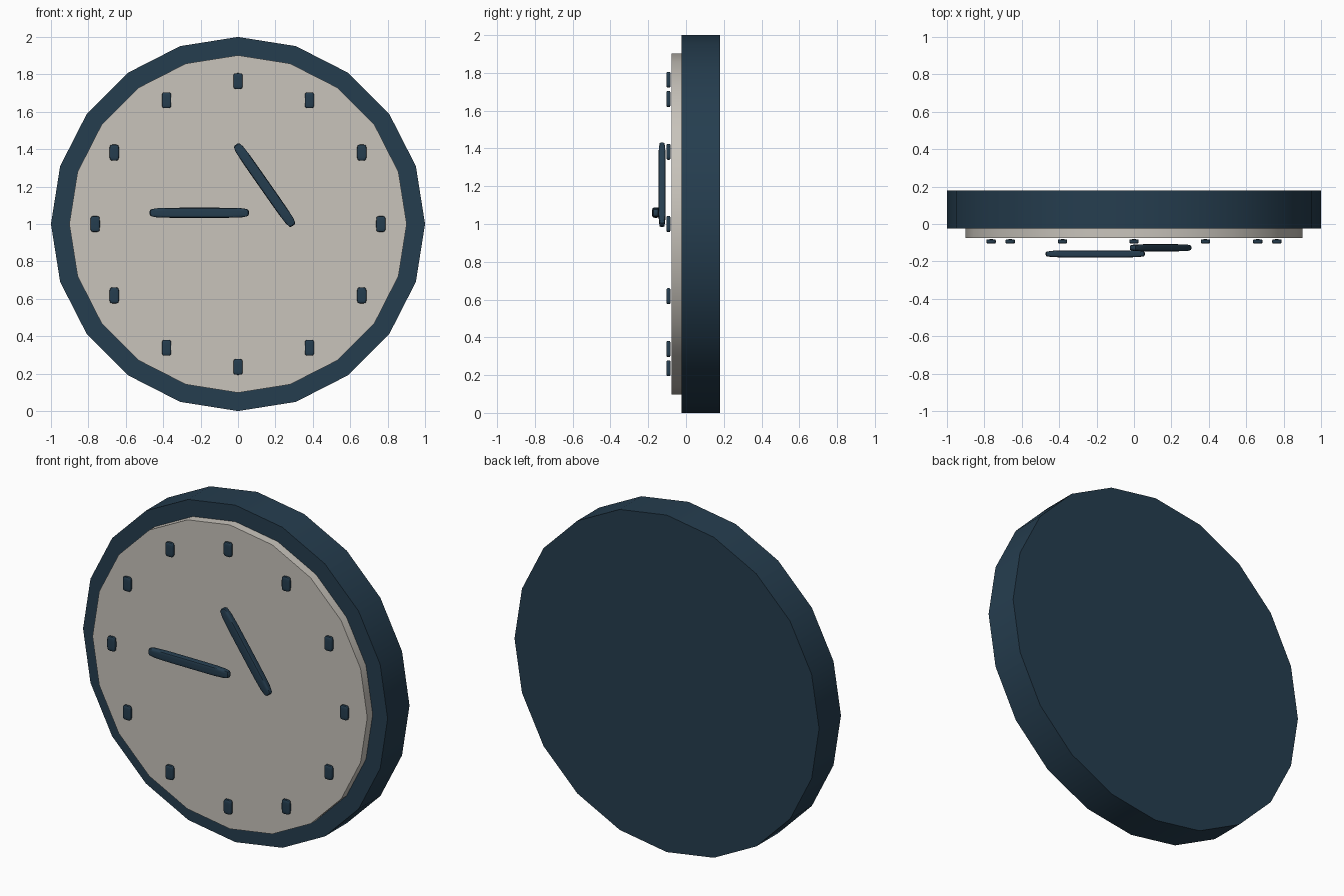
import bpy, bmesh, math
from mathutils import Matrix

if "Cube" in bpy.data.objects:
    bpy.data.objects.remove(bpy.data.objects["Cube"])


def material(name, rgb):
    m = bpy.data.materials.new(name)
    m.diffuse_color = (*rgb, 1)
    m.use_nodes = True
    m.node_tree.nodes["Principled BSDF"].inputs["Base Color"].default_value = m.diffuse_color
    return m


NAVY = material("dark navy", (0.0185, 0.047, 0.078))
CREAM = material("warm cream", (0.58, 0.55, 0.50))


def finish(bm, name, mat, angle):
    bmesh.ops.recalc_face_normals(bm, faces=bm.faces)
    me = bpy.data.meshes.new(name)
    bm.to_mesh(me)
    bm.free()
    me.materials.append(mat)
    ob = bpy.data.objects.new(name, me)
    bpy.context.collection.objects.link(ob)
    bpy.ops.object.select_all(action='DESELECT')
    ob.select_set(True)
    bpy.context.view_layer.objects.active = ob
    bpy.ops.object.shade_smooth_by_angle(angle=math.radians(angle))
    return ob


def disc(name, radius, y0, y1, mat):
    """Twenty-sided disc facing -y, centred at z = 1."""
    bm = bmesh.new()
    front = [bm.verts.new((radius * math.cos(i * math.pi / 10), y0,
                           1 + radius * math.sin(i * math.pi / 10))) for i in range(20)]
    face = bm.faces.new(front)
    ext = bmesh.ops.extrude_face_region(bm, geom=[face], use_keep_orig=True)
    for v in ext["geom"]:
        if isinstance(v, bmesh.types.BMVert):
            v.co.y = y1
    return finish(bm, name, mat, 30)


def soft_bar(name, centre, size, turn=0.0):
    """Softly rounded bar, slightly fuller in the middle."""
    bm = bmesh.new()
    bmesh.ops.create_cube(bm, size=2)
    bmesh.ops.subdivide_edges(bm, edges=bm.edges[:], cuts=5, use_grid_fill=True)
    p = 5.5
    for v in bm.verts:
        v.co /= sum(abs(c) ** p for c in v.co) ** (1 / p)
    scale = Matrix.Diagonal((size[0] / 2, size[1] / 2, size[2] / 2, 1))
    bm.transform(Matrix.Translation(centre) @ Matrix.Rotation(turn, 4, 'Y') @ scale)
    return finish(bm, name, NAVY, 40)


# Case and dial
disc("clock_case", 1.0, -0.025, 0.18, NAVY)
disc("clock_dial", 0.902, -0.076, -0.02, CREAM)

# Twelve upright hour markers
for i in range(12):
    a = i * math.pi / 6
    soft_bar(f"hour_marker_{i + 1}",
             (0.764 * math.sin(a), -0.093, 1 + 0.764 * math.cos(a)),
             (0.05, 0.023, 0.084))

# Hands
soft_bar("minute_hand", (-0.207, -0.16, 1.06), (0.53, 0.038, 0.054))
soft_bar("hour_hand", (0.142, -0.127, 1.208), (0.056, 0.038, 0.53), math.radians(-35))
